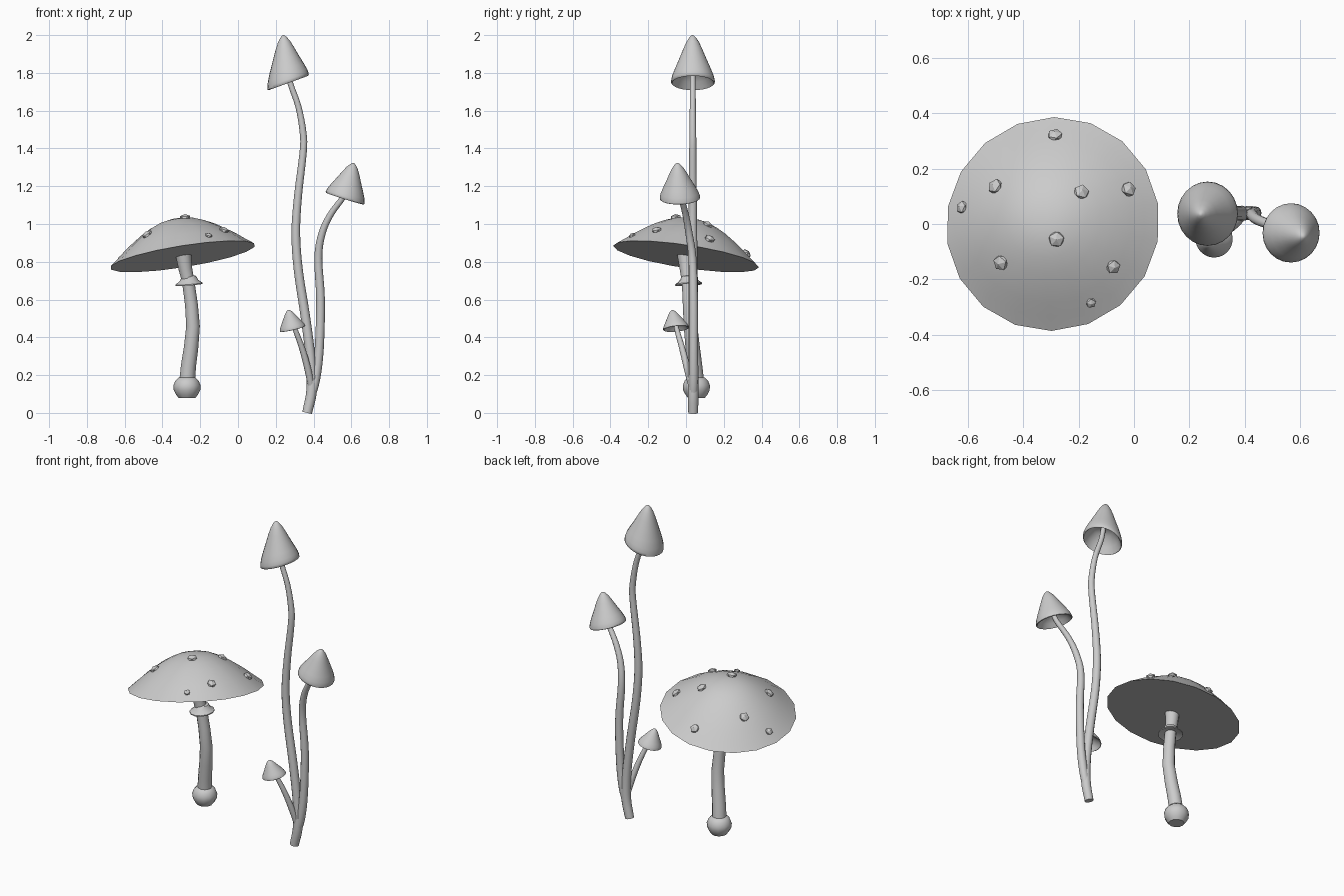
import bpy, bmesh, math
from mathutils import Vector, Matrix

if "Cube" in bpy.data.objects:
    bpy.data.objects.remove(bpy.data.objects["Cube"])

UP = Vector((0, 0, 1))
grey = bpy.data.materials.new("plain_grey")
grey.diffuse_color = (0.6, 0.6, 0.6, 1)
grey.use_nodes = True
grey.node_tree.nodes["Principled BSDF"].inputs["Base Color"].default_value = grey.diffuse_color


def finish(bm, name, angle=40):
    """Turn a bmesh into a named object; angle None keeps flat faces."""
    bmesh.ops.remove_doubles(bm, verts=bm.verts, dist=1e-5)
    bmesh.ops.recalc_face_normals(bm, faces=bm.faces)
    me = bpy.data.meshes.new(name)
    bm.to_mesh(me)
    bm.free()
    me.materials.append(grey)
    if angle is not None:
        me.shade_smooth()
        me.set_sharp_from_angle(angle=math.radians(angle))
    ob = bpy.data.objects.new(name, me)
    bpy.context.collection.objects.link(ob)
    return ob


def loft(name, rings, sides, angle=40, offset=0.0):
    """Skin rings given as (centre, normal, radius) and close both ends."""
    bm = bmesh.new()
    loops = []
    for c, n, r in rings:
        q = UP.rotation_difference(n.normalized())
        loops.append([bm.verts.new(c + q @ Vector((r * math.cos(a), r * math.sin(a), 0)))
                      for a in (offset + 2 * math.pi * i / sides for i in range(sides))])
    for a, b in zip(loops, loops[1:]):
        for i in range(sides):
            j = (i + 1) % sides
            bm.faces.new((a[i], a[j], b[j], b[i]))
    if rings[0][2] > 1e-4:
        bm.faces.new(loops[0][::-1])
    if rings[-1][2] > 1e-4:
        bm.faces.new(loops[-1])
    return finish(bm, name, angle)


def tube(name, pts, sides=12, steps=4):
    """Curved stalk through (x, y, z, radius) points."""
    p = [Vector(v) for v in pts]
    p = [2 * p[0] - p[1]] + p + [2 * p[-1] - p[-2]]
    path = []
    for i in range(1, len(p) - 2):
        a, b, c, d = p[i - 1:i + 3]
        for k in range(steps):
            t = k / steps
            path.append(0.5 * (2 * b + (c - a) * t + (2 * a - 5 * b + 4 * c - d) * t * t
                               + (3 * b - a - 3 * c + d) * t ** 3))
    path.append(p[-2])
    rings = []
    for i, v in enumerate(path):
        d = path[min(i + 1, len(path) - 1)] - path[max(i - 1, 0)]
        rings.append((v.to_3d(), d.to_3d(), v[3]))
    return loft(name, rings, sides, 50)


# ---------- wide spotted mushroom ----------
C = Vector((-0.293, 0.0, 0.828))
N = Vector((-0.16, 0.15, 1)).normalized()
Q = UP.rotation_difference(N)
DOME = [(0.39, 0), (0.345, 0.035), (0.30, 0.072), (0.25, 0.108), (0.20, 0.141),
        (0.15, 0.168), (0.10, 0.189), (0.05, 0.2), (0, 0.203)]
loft("wide_cap", [(C + N * h, N, r) for r, h in DOME], 18, 35, math.radians(10))


def dome_height(r):
    for (r0, h0), (r1, h1) in zip(DOME, DOME[1:]):
        if r1 <= r <= r0:
            return h1 + (h0 - h1) * (r - r1) / (r0 - r1)
    return 0


# warts, set on the dome surface by their plan position
WARTS = [(-.285, .32, .029), (-.5, .135, .03), (-.62, .06, .025), (-.19, .115, .03),
         (-.02, .125, .03), (-.28, -.055, .031), (-.48, -.14, .031),
         (-.075, -.155, .028), (-.155, -.285, .02)]
for i, (x, y, s) in enumerate(WARTS):
    local = Vector((x - C.x, y - C.y, 0))
    for _ in range(8):
        local.z = dome_height(local.xy.length)
        w = C + Q @ local
        local.x += x - w.x
        local.y += y - w.y
    r = local.xy.length
    slope = (dome_height(r + .01) - dome_height(max(r - .01, 0))) / .02
    nrm = Q @ Vector((-slope * local.x / r, -slope * local.y / r, 1)).normalized()
    bm = bmesh.new()
    bmesh.ops.create_icosphere(bm, subdivisions=1, radius=s)
    m = (Matrix.Translation(C + Q @ local) @ UP.rotation_difference(nrm).to_matrix().to_4x4()
         @ Matrix.Rotation(i * 1.3, 4, 'Z') @ Matrix.Diagonal((1, 1, 0.65, 1)))
    bm.transform(m)
    finish(bm, "wart_%d" % (i + 1), None)

# stem, bulb and collar
tube("wide_stem", [(-.27, .055, .15, .042), (-.262, .046, .25, .04), (-.238, .024, .46, .036),
                   (-.26, .012, .67, .033), (-.278, .003, .76, .036), (-.29, -.006, .845, .042)],
     12, 2)
B = Vector((-.27, .055, 0))
loft("stem_bulb", [(B + UP * z, UP, r) for z, r in
                   [(.08, .045), (.095, .057), (.12, .07), (.145, .072), (.17, .062), (.188, .044)]],
     12, 50)
K = Vector((-.26, .014, 0))
KN = Vector((-.08, -.06, 1))
loft("stem_collar", [(K + UP * z, KN, r) for z, r in
                     [(.69, .034), (.678, .072), (.684, .072), (.7, .05), (.722, .038), (.725, .03)]],
     12, 40)

# ---------- cluster of thin mushrooms ----------
tube("tall_stalk", [(.366, .038, 0, .026), (.39, .038, .12, .028), (.385, .038, .28, .026),
                    (.358, .038, .5, .025), (.32, .038, .75, .024), (.306, .036, .95, .023),
                    (.318, .036, 1.15, .021), (.345, .036, 1.38, .019), (.345, .036, 1.48, .018),
                    (.32, .036, 1.62, .016), (.275, .036, 1.75, .015), (.258, .036, 1.83, .014)])
tube("middle_stalk", [(.385, .038, .08, .022), (.41, .04, .18, .025), (.43, .04, .34, .024),
                      (.437, .04, .6, .023), (.425, .034, .82, .021), (.445, .016, .95, .019),
                      (.49, -.002, 1.05, .017), (.555, -.025, 1.14, .015), (.58, -.035, 1.2, .013)])
tube("small_stalk", [(.392, .036, .12, .018), (.37, .008, .23, .018), (.34, -.02, .34, .016),
                     (.303, -.048, .44, .013), (.29, -.055, .475, .011)])

# bell caps: hollow underside, rounded lip, then the outer bell
BELL = [(.34, 0), (.28, .45), (.12, .78), (.02, .9), (-.015, .96), (0, 1), (.06, .99), (.15, .94),
        (.3, .81), (.5, .62), (.7, .44), (.85, .29), (.95, .15), (.99, .06), (1, 0)]


def bell_cap(name, centre, apex, rim_normal, radius):
    c, a = Vector(centre), Vector(apex) - Vector(centre)
    n0, n1 = Vector(rim_normal).normalized(), a.normalized()
    loft(name, [(c + a * t, n0.lerp(n1, max(0, t)), r * radius) for t, r in BELL], 24, 60)


bell_cap("tall_cap", (.266, .037, 1.75), (.24, .035, 2.0), (-.34, 0, .94), .116)
bell_cap("middle_cap", (.566, -.032, 1.137), (.612, -.046, 1.323), (.3, -.03, .95), .107)
bell_cap("small_cap", (.289, -.052, .446), (.267, -.074, .545), (-.22, -.1, .95), .069)
